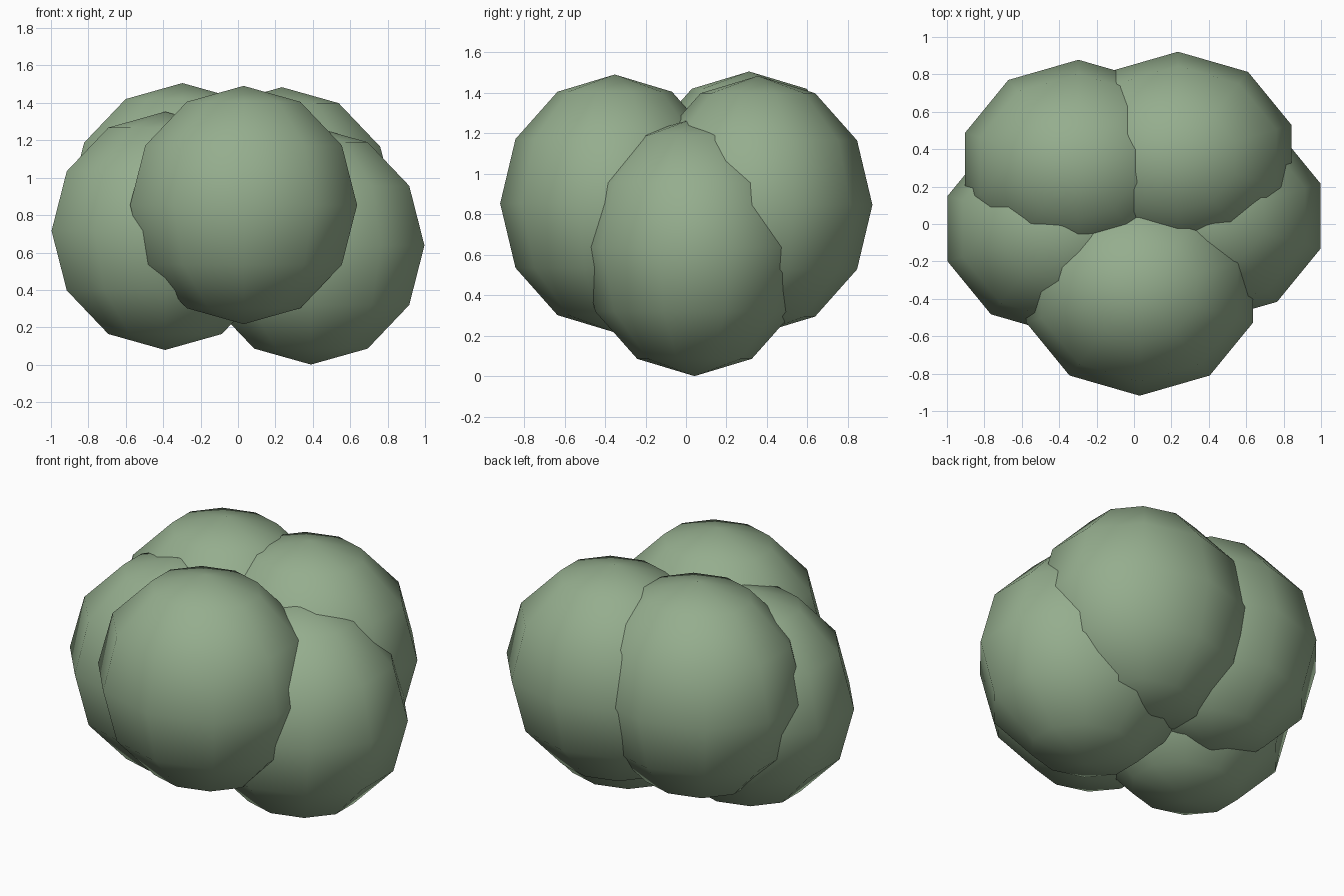
import bpy

if "Cube" in bpy.data.objects:
    bpy.data.objects.remove(bpy.data.objects["Cube"])

# rounded, slightly flattened lobes of one clump: name -> centre
LOBES = {
    "front_lobe": (0.03, -0.352, 0.854),
    "right_lobe": (0.39, 0.042, 0.638),
    "left_lobe": (-0.39, -0.025, 0.716),
    "back_left_lobe": (-0.297, 0.312, 0.869),
    "back_right_lobe": (0.235, 0.355, 0.847),
}
RADII = (0.638, 0.566, 0.637)


def add_lobe(name, centre):
    bpy.ops.mesh.primitive_uv_sphere_add(segments=10, ring_count=6, radius=1, location=centre)
    ob = bpy.context.object
    ob.name = name
    ob.scale = RADII
    bpy.ops.object.transform_apply(location=False, rotation=False, scale=True)
    bpy.ops.object.shade_smooth()
    ob.data.materials.append(leaf)


# muted leaf green
leaf = bpy.data.materials.new("leaf_green")
leaf.diffuse_color = (0.30, 0.42, 0.27, 1)
leaf.use_nodes = True
leaf.node_tree.nodes["Principled BSDF"].inputs["Base Color"].default_value = leaf.diffuse_color

for name, centre in LOBES.items():
    add_lobe(name, centre)
